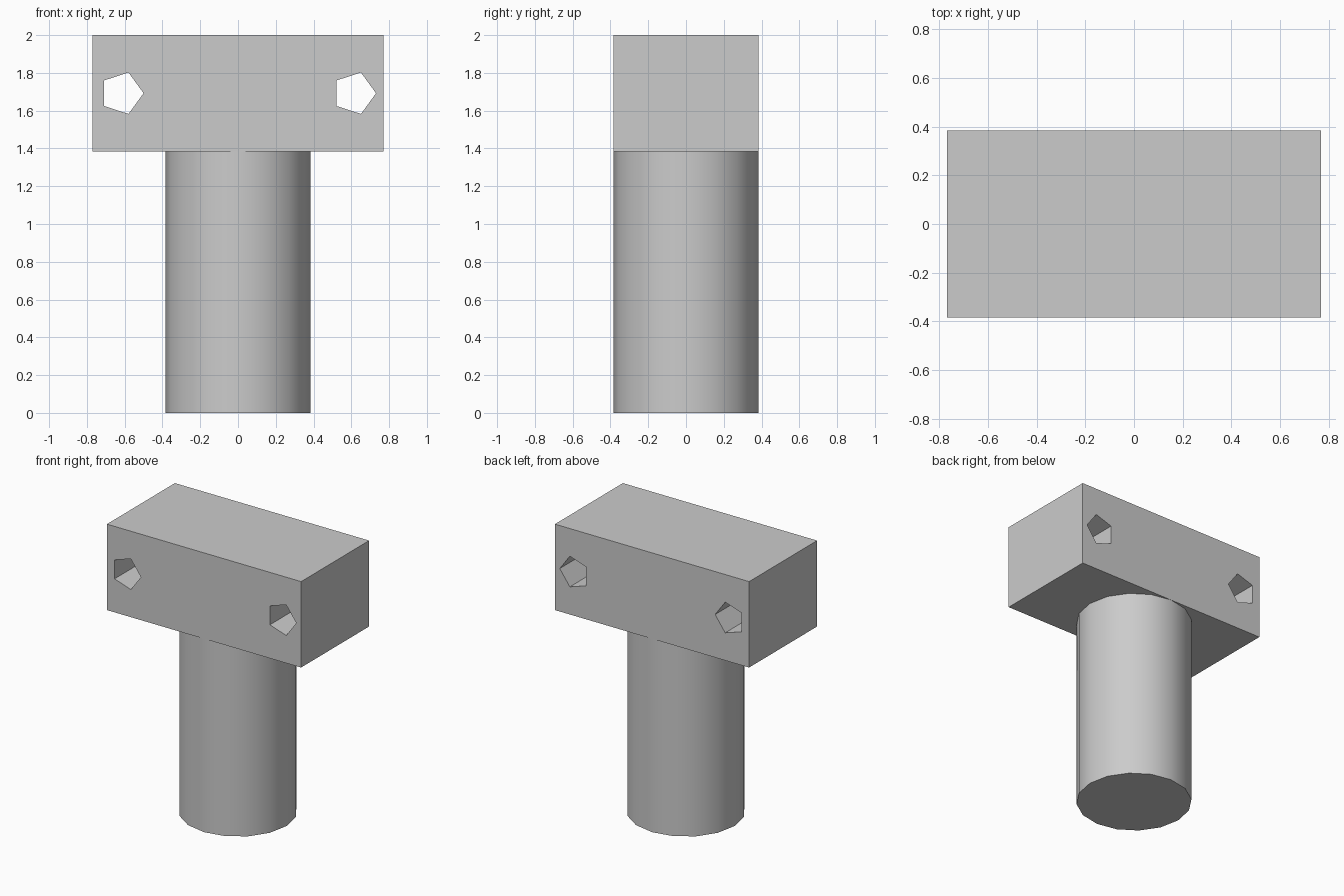
import bpy
import math

if "Cube" in bpy.data.objects:
    bpy.data.objects.remove(bpy.data.objects["Cube"], do_unlink=True)

# Proportions follow one unit: the shaft radius
U = 2 / 5.2
SHAFT_H = 3.6 * U
HEAD_H = 1.6 * U
HEAD_Z = SHAFT_H + HEAD_H / 2

grey = bpy.data.materials.new("grey")
grey.use_nodes = True
grey.diffuse_color = (0.6, 0.6, 0.6, 1)
grey.node_tree.nodes["Principled BSDF"].inputs["Base Color"].default_value = (0.6, 0.6, 0.6, 1)


def finish(name):
    obj = bpy.context.object
    obj.name = name
    obj.data.materials.append(grey)
    return obj


# Round shaft with a vertex facing the front
bpy.ops.mesh.primitive_cylinder_add(vertices=16, radius=U, depth=SHAFT_H,
                                    location=(0, 0, SHAFT_H / 2))
finish("handle_shaft")
bpy.ops.object.shade_smooth_by_angle(angle=math.radians(40))

# Block head
bpy.ops.mesh.primitive_cube_add(size=1, location=(0, 0, HEAD_Z))
head = finish("head_block")
head.scale = (4 * U, 2 * U, HEAD_H)
bpy.ops.object.transform_apply(location=False, rotation=False, scale=True)

# Five-sided holes right through the head, each pointing to +x
for side, name in ((-1, "right"), (1, "left")):
    bpy.ops.mesh.primitive_cylinder_add(
        vertices=5, radius=0.3 * U, depth=3 * U,
        location=(side * 1.6 * U, 0, HEAD_Z),
        rotation=(math.pi / 2, math.pi / 2, 0))
    cutter = finish(name + "_hole_cutter")
    # Turn the first corner, which starts on local y, toward +x
    cutter.rotation_euler = (math.pi / 2, 0, 0)
    for v in cutter.data.vertices:
        v.co.x, v.co.y = v.co.y, -v.co.x
    cutter.hide_render = True
    cut = head.modifiers.new(name + "_hole", 'BOOLEAN')
    cut.operation = 'DIFFERENCE'
    cut.solver = 'EXACT'
    cut.object = cutter
    bpy.context.view_layer.objects.active = head
    bpy.ops.object.modifier_apply(modifier=cut.name)
    bpy.data.objects.remove(cutter, do_unlink=True)
